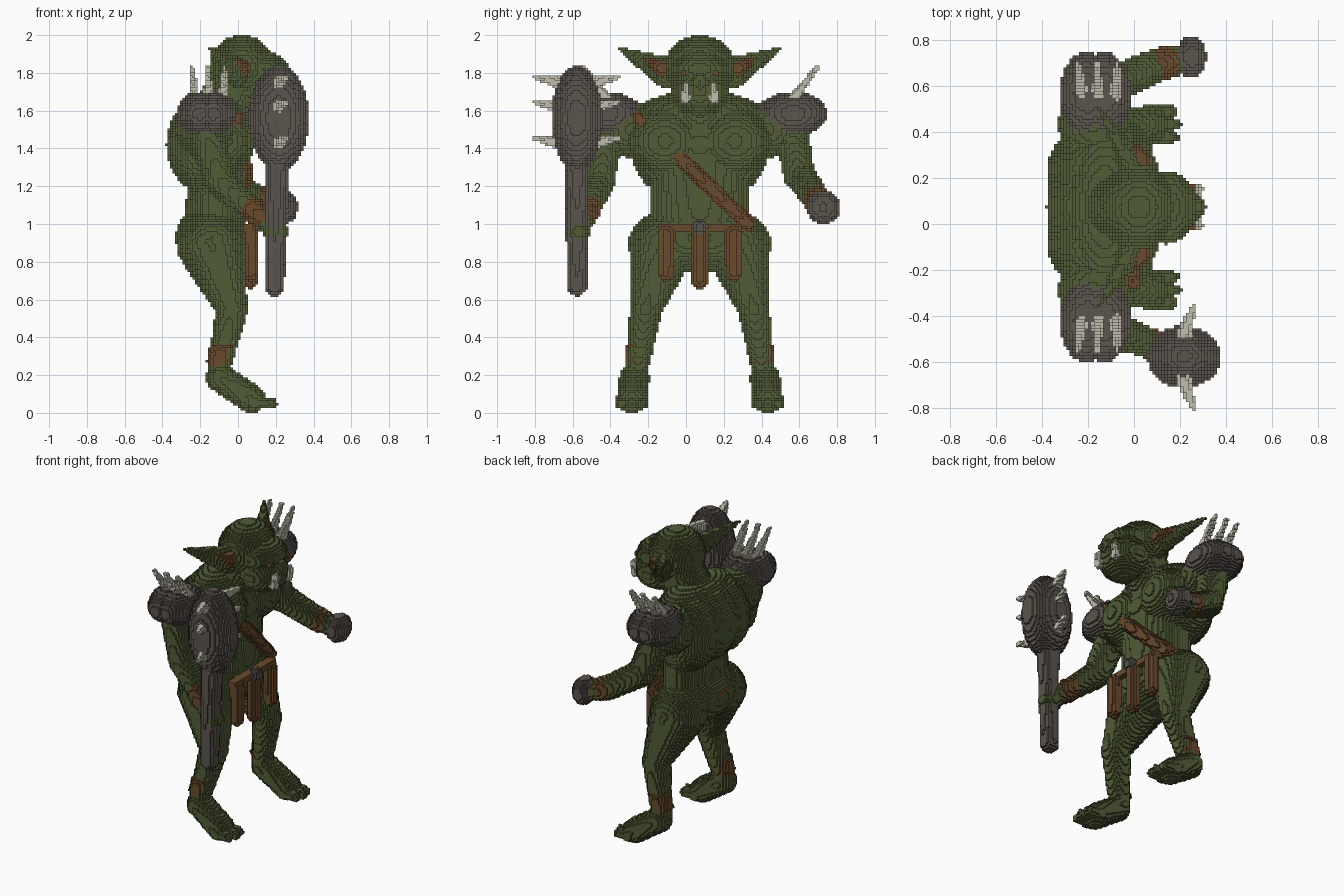
import bpy
import math
from mathutils import Vector

old = bpy.data.objects.get("Cube")
if old:
    bpy.data.objects.remove(old, do_unlink=True)

S = 1 / 75     # size of one block
MID = 5.5 * S  # y of the body's mirror plane
cells = {}     # block index -> part name
part_colour = {}

COLOURS = {
    "green_skin": (0.082, 0.110, 0.038),
    "brown_leather": (0.140, 0.067, 0.025),
    "dark_grey_hide": (0.107, 0.089, 0.076),
    "bone": (0.52, 0.51, 0.42),
}
mats = {}
for name, rgb in COLOURS.items():
    m = bpy.data.materials.new(name)
    m.use_nodes = True
    m.diffuse_color = (*rgb, 1)
    bsdf = next(n for n in m.node_tree.nodes if n.type == 'BSDF_PRINCIPLED')
    bsdf.inputs["Base Color"].default_value = (*rgb, 1)
    bsdf.inputs["Roughness"].default_value = 0.9
    mats[name] = m


def fill(part, colour, lo, hi, inside):
    """Give the part every block in the box whose centre passes the test."""
    part_colour[part] = colour
    rng = [range(math.floor(l / S) - 1, math.ceil(h / S) + 1) for l, h in zip(lo, hi)]
    for i in rng[0]:
        for j in rng[1]:
            for k in rng[2]:
                if k >= 0 and inside(Vector(((i + .5) * S, (j + .5) * S, (k + .5) * S))):
                    cells[i, j, k] = part


def ball(part, colour, c, r):
    c, r = Vector(c), Vector(r)
    fill(part, colour, c - r, c + r,
         lambda p: sum(((p[n] - c[n]) / r[n]) ** 2 for n in range(3)) <= 1)


def limb(part, colour, a, b, ra, rb, thin=(1, 1, 1)):
    """Tapered rod with round ends; thin > 1 flattens it along an axis."""
    r = max(ra, rb)
    lo = [min(a[n], b[n]) - r for n in range(3)]
    hi = [max(a[n], b[n]) + r for n in range(3)]
    start = Vector([a[n] * thin[n] for n in range(3)])
    d = Vector([b[n] * thin[n] for n in range(3)]) - start

    def inside(p):
        q = Vector([p[n] * thin[n] for n in range(3)]) - start
        f = min(1, max(0, q.dot(d) / d.length_squared))
        return (q - d * f).length <= ra + (rb - ra) * f
    fill(part, colour, lo, hi, inside)


def box(part, colour, lo, hi):
    fill(part, colour, lo, hi, lambda p: all(lo[n] < p[n] < hi[n] for n in range(3)))


G, L, D, B = COLOURS
SIDES = (("left", 1), ("right", -1))

# Torso
ball("torso", G, (-.165, MID, 1.42), (.215, .34, .26))
ball("torso", G, (-.13, MID, 1.58), (.16, .34, .125))
limb("torso", G, (-.11, MID, 1.3), (-.12, MID, 1.07), .26, .265, (1.7, 1, 1))
ball("pelvis", G, (-.14, MID, .93), (.19, .355, .18))
limb("neck", G, (-.10, MID, 1.58), (.0, MID, 1.75), .15, .14)

# Head
ball("head", G, (.02, MID, 1.83), (.17, .19, .17))
ball("head", G, (.14, MID, 1.82), (.13, .16, .09))
ball("jaw", G, (.14, MID, 1.70), (.15, .15, .125))
ball("nose", G, (.27, MID, 1.75), (.045, .045, .05))

for side, s in SIDES:
    def at(x, w, z):
        return (x, MID + s * w, z)

    # Shoulder blade, chest and shoulder muscle
    ball("torso", G, at(-.17, .165, 1.41), (.203, .20, .25))
    ball("torso", G, at(-.05, .185, 1.44), (.14, .19, .17))
    ball("torso", G, at(-.18, .36, 1.50), (.15, .17, .15))

    # Ear with darker hollow, eye and tusk
    limb(side + "_ear", G, at(.0, .17, 1.80), at(-.15, .425, 1.925), .085, .010, (1.8, 1, 1))
    limb(side + "_ear_hollow", L, at(.04, .20, 1.825), at(-.005, .27, 1.86), .047, .018, (1.8, 1, 1))
    ball(side + "_eye", L, at(.245, .085, 1.80), (.022, .022, .012))
    limb(side + "_tusk", B, at(.275, .075, 1.66), at(.287, .075, 1.728), .025, .015)

    # Leg, ankle wrap, foot and toes
    limb(side + "_leg", G, at(-.14, .20, .88), at(-.032, .285, .55), .18, .085)
    limb(side + "_leg", G, at(-.032, .285, .55), at(-.105, .335, .22), .085, .06)
    limb(side + "_ankle_wrap", L, at(-.095, .328, .315), at(-.105, .333, .275), .064, .062)
    for z in (.35, .27):
        ball(side + "_ankle_wrap", L, at(-.17 + z * .25, .33, z), (.072, .070, .012))
    limb(side + "_foot", G, at(-.095, .345, .185), at(.07, .36, .075), .075, .076, (1, .92, 1))
    for w in (.305, .36, .415):
        limb(side + "_foot", G, at(.08, w, .055), at(.185 - abs(w - .35) * .3, w, .05), .035, .026)

# Left arm: raised empty fist with a wrapped hand
limb("left_arm", G, (-.17, .56, 1.48), (-.09, .60, 1.25), .09, .082)
limb("left_arm", G, (-.09, .61, 1.25), (.10, .69, 1.13), .082, .072)
limb("left_arm", G, (.10, .69, 1.13), (.23, .72, 1.09), .070, .06)
limb("left_wrist_band", L, (.11, .693, 1.128), (.135, .70, 1.118), .073, .071)
ball("left_fist", D, (.25, .727, 1.09), (.066, .092, .088))

# Right arm: reaches forward to hold the club
limb("right_arm", G, (-.17, -.42, 1.48), (-.09, -.46, 1.22), .09, .082)
limb("right_arm", G, (-.09, -.46, 1.22), (.17, -.555, 1.0), .082, .055)
limb("right_wrist_band", L, (.075, -.52, 1.08), (.115, -.535, 1.045), .070, .066)

# Shoulder pads with spikes
for side, s in SIDES:
    for x in (-.205, -.13):
        ball(side + "_shoulder_pad", D, (x, MID + s * .495, 1.585), (.118, .18, .115))
    for x, tip in ((-.23, -.242), (-.155, -.16), (-.08, -.072)):
        limb(side + "_pad_spikes", B, (x, MID + s * .49, 1.66),
             (tip, MID + s * .62, 1.828), .030, .011)

# Chest strap and belt
limb("chest_strap", L, (-.005, -.25, 1.56), (.04, .05, 1.27), .034, .042)
limb("chest_strap", L, (.04, .05, 1.27), (.0, .33, 1.0), .042, .042)
ball("belt", L, (-.14, MID, .973), (.203, .37, .014))
box("belt", L, (.02, MID - .22, .96), (.08, MID + .22, 1.0))

# Hanging leather strips and buckle
for y, bottom in ((-.105, .74), (MID, .70), (.25, .74)):
    limb("loin_strips", L, (.07, y, bottom), (.068, y, .95), .043, .046, (1.3, 1, 1))
ball("buckle", D, (.085, MID, .985), (.035, .042, .04))

# Club: shaft, heavy head, three pairs of spikes
limb("club_shaft", D, (.193, -.577, .67), (.205, -.577, 1.32), .052, .064)
ball("club_head", D, (.217, -.577, 1.56), (.16, .135, .28))
for z, tip in ((1.75, 1.78), (1.62, 1.645), (1.43, 1.455)):
    for s in (1, -1):
        limb("club_spikes", B, (.215, -.58 + s * .10, z), (.262, -.58 + s * .23, tip), .034, .008)
ball("right_hand", G, (.20, -.57, .96), (.072, .064, .045))

# Turn each part's blocks into a mesh of its outer faces
faces_by_part = {}
for cell, part in cells.items():
    for axis in range(3):
        for step in (1, -1):
            near = list(cell)
            near[axis] += step
            if tuple(near) in cells:
                continue
            u, v = (axis + 1) % 3, (axis + 2) % 3
            quad = []
            for du, dv in ((0, 0), (1, 0), (1, 1), (0, 1))[::step]:
                corner = list(cell)
                corner[axis] += step > 0
                corner[u] += du
                corner[v] += dv
                quad.append(tuple(corner))
            faces_by_part.setdefault(part, []).append(quad)

for part, quads in faces_by_part.items():
    index = {}
    faces = [[index.setdefault(c, len(index)) for c in q] for q in quads]
    mesh = bpy.data.meshes.new(part)
    mesh.from_pydata([[n * S for n in c] for c in index], [], faces)
    mesh.materials.append(mats[part_colour[part]])
    bpy.context.collection.objects.link(bpy.data.objects.new(part, mesh))
